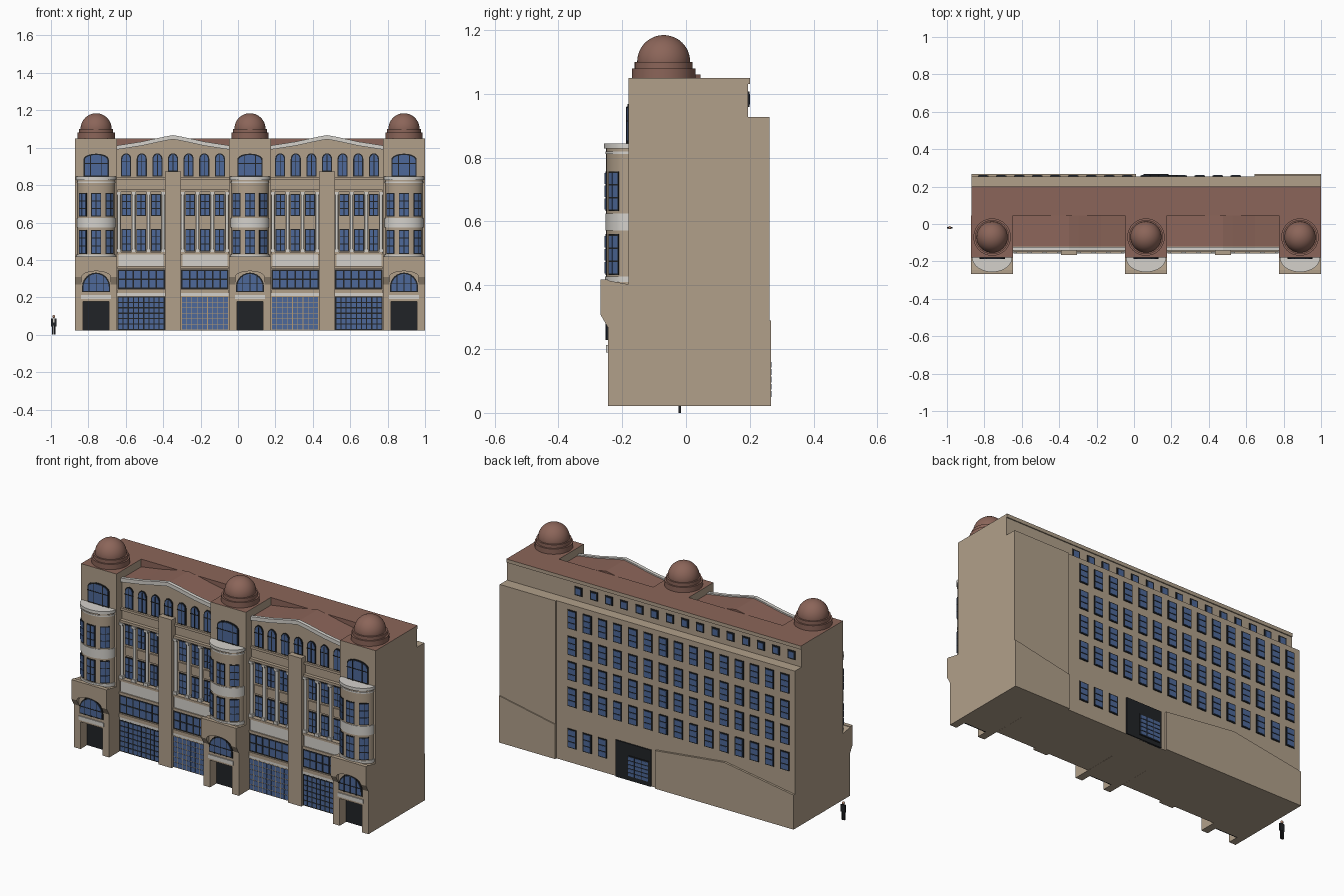
import bpy, bmesh, math
from mathutils import Matrix

if "Cube" in bpy.data.objects:
    bpy.data.objects.remove(bpy.data.objects["Cube"])

COLOURS = {
    "tan_stone": (0.44, 0.35, 0.255), "red_roof": (0.26, 0.13, 0.10),
    "pale_trim": (0.66, 0.64, 0.60), "blue_glass": (0.075, 0.14, 0.32),
    "dark_frame": (0.015, 0.017, 0.02), "ochre_frame": (0.46, 0.33, 0.19),
    "skin": (0.45, 0.25, 0.17),
}
MATS = {}
for n, c in COLOURS.items():
    MATS[n] = bpy.data.materials.new(n)
    MATS[n].diffuse_color = (*c, 1)

parts = {}          # (part name, material) -> bmesh


def part(name, mat):
    return parts.setdefault((name, mat), bmesh.new())


def prism(bm, pts, axis, lo, hi):
    """Extrude a 2D outline along an axis."""
    place = {"x": lambda p, d: (d, p[0], p[1]), "y": lambda p, d: (p[0], d, p[1]),
             "z": lambda p, d: (p[0], p[1], d)}[axis]
    a = [bm.verts.new(place(p, lo)) for p in pts]
    b = [bm.verts.new(place(p, hi)) for p in pts]
    bm.faces.new(a)
    bm.faces.new(b[::-1])
    for i in range(len(a)):
        j = (i + 1) % len(a)
        bm.faces.new((a[i], b[i], b[j], a[j]))


def box(bm, x0, x1, y0, y1, z0, z1):
    prism(bm, [(x0, z0), (x1, z0), (x1, z1), (x0, z1)], "y", y0, y1)


def cyl(bm, x, y, r, z0, z1, n=32):
    prism(bm, [(x + r * math.cos(2 * math.pi * i / n), y + r * math.sin(2 * math.pi * i / n))
               for i in range(n)], "z", z0, z1)


def window(name, x0, x1, z0, z1, y, nx, nz, s=-1, frame="dark_frame", gap=0.005):
    """Frame plate with a grid of glass panes; s is the facing direction in y."""
    box(part(name + "_frame", frame), x0, x1, y - s * 0.002, y + s * 0.004, z0, z1)
    w, h = (x1 - x0 - gap) / nx, (z1 - z0 - gap) / nz
    for i in range(nx):
        for k in range(nz):
            box(part(name + "_glass", "blue_glass"), x0 + gap + i * w, x0 + (i + 1) * w,
                y, y + s * 0.006, z0 + gap + k * h, z0 + (k + 1) * h)


def arch(cx, w, z0, z1, rise, n=12):
    pts = [(cx - w / 2, z0), (cx + w / 2, z0)]
    return pts + [(cx + w / 2 * math.cos(math.pi * i / n), z1 - rise + rise * math.sin(math.pi * i / n))
                  for i in range(n + 1)]


def arch_window(name, cx, w, z0, z1, rise, y, bars, rails, t=0.007):
    prism(part(name + "_frame", "dark_frame"), arch(cx, w, z0, z1, rise), "y", y - 0.004, y + 0.002)
    prism(part(name + "_glass", "blue_glass"), arch(cx, w - 2 * t, z0 + t, z1 - t, rise - t / 2),
          "y", y - 0.006, y)
    for b in bars:
        box(part(name + "_frame", "dark_frame"), cx + b - .002, cx + b + .002, y - .008, y, z0, z1 - .01)
    for r in rails:
        box(part(name + "_frame", "dark_frame"), cx - w / 2, cx + w / 2, y - .008, y, r - .002, r + .002)


def bow(cx, t0, t1, off, n=20):
    """Points on the elliptical bow of a bay window."""
    ts = [t0 + (t1 - t0) * i / n for i in range(n + 1)]
    return [(cx + (.1 + off) * math.sin(t), -.18 - (.07 + off) * math.cos(t)) for t in ts]


def bow_plate(bm, cx, t0, t1, z0, z1, off):
    prism(bm, bow(cx, t0, t1, off, 6) + bow(cx, t1, t0, -.003, 6), "z", z0, z1)


TOWERS = (-0.7585, 0.064, 0.8875)
BAYS = (-0.3475, 0.476)
BASE = 0.022
walls = part("walls", "tan_stone")

# main rear block, back extension and back slabs
box(walls, -.87, 1, .045, .195, BASE, 1.05)
box(walls, -.87, 1, .195, .201, 1.03, 1.05)
box(walls, -.87, 1, .195, .255, BASE, .927)
box(walls, .645, 1, .255, .261, BASE, .927)
back = part("back_plinth", "tan_stone")
prism(back, [(.645, BASE), (1, BASE), (1, .29), (.645, .22)], "y", .255, .267)
prism(back, [(-.87, BASE), (.011, BASE), (.011, .24), (-.43, .29), (-.87, .22)], "y", .25, .267)

# back windows and portal
for i in range(15):
    x = .544 - i * .0965
    window("back_attic", x - .024, x + .024, .958, 1.008, .195, 1, 1, 1, gap=.008)
    for z in (.843, .692, .548, .398) + ((.161,) if i < 3 else ()):
        window("back_window", x - .028, x + .028, z - .054, z + .054, .255, 1, 3, 1, gap=.006)
box(part("back_portal", "dark_frame"), .04, .265, .25, .262, BASE, .232)
window("back_door", .05, .185, .045, .165, .262, 3, 5, 1)

half = math.pi / 2
for cx in TOWERS:
    x0, x1 = cx - .1125, cx + .1125
    # tower shaft with domed turret
    box(walls, x0, x1, -.18, .045, BASE, 1.05)
    turret = part("dome_base", "red_roof")
    cyl(turret, cx, -.07, .1, 1.05, 1.08, 40)
    cyl(turret, cx, -.07, .091, 1.08, 1.1, 40)
    bmesh.ops.create_uvsphere(part("dome", "red_roof"), u_segments=40, v_segments=24, radius=.083,
                              matrix=Matrix.Translation((cx, -.07, 1.101)))
    # wide window at tower top
    arch_window("tower_window", cx, .135, .845, .968, .03, -.18, (-.03, .03), (.915,))
    # bowed bay window
    prism(part("bay_body", "tan_stone"), bow(cx, -half, half, 0), "z", .40, .83)
    trim = part("bay_trim", "pale_trim")
    prism(trim, bow(cx, -half, half, .007), "z", .828, .845)
    prism(trim, bow(cx, -half, half, .003), "z", .812, .82)
    prism(trim, bow(cx, -half, half, .004), "z", .41, .428)
    prism(trim, bow(cx, -half, half, .003), "z", .572, .625)
    for t0, t1 in ((-1.12, -.52), (-.26, .26), (.52, 1.12)):
        for z0, z1 in ((.432, .56), (.632, .757)):
            bow_plate(part("bay_window_frame", "dark_frame"), cx, t0, t1, z0, z1, .003)
            m, g = (t0 + t1) / 2, .04
            for a, b in ((t0 + g, m - g / 2), (m + g / 2, t1 - g)):
                for k in range(3):
                    h = (z1 - z0 - .005) / 3
                    bow_plate(part("bay_window_glass", "blue_glass"), cx, a, b,
                              z0 + .005 + k * h, z0 + (k + 1) * h, .005)
    # entrance porch with door recess and arched hood
    porch = part("porch", "tan_stone")
    for a, b in ((x0, cx - .07), (cx + .07, x1)):
        box(porch, a, b, -.245, -.18, BASE, .178)
    prism(porch, [(-.18, .178), (-.245, .178), (-.245, .415), (-.18, .403)], "x", x0, x1)
    for a, b in ((x0, cx - .078), (cx + .078, x1)):
        prism(porch, [(-.245, .268), (-.268, .308), (-.245, .308)], "x", a, b)
    opening = arch(cx, .156, .308, .34, .032)[2:]
    prism(porch, [(x0, .308), (x0, .418), (x1, .418), (x1, .308)] + opening, "y", -.268, -.245)
    box(part("door", "dark_frame"), cx - .07, cx + .07, -.186, -.178, BASE, .178)
    box(part("door_lintel", "pale_trim"), cx - .08, cx + .08, -.25, -.24, .19, .212)
    arch_window("porch_window", cx, .15, .228, .332, .075, -.245, (-.038, 0, .038), (.272,))

for n, cx in enumerate(BAYS):
    x0, x1 = cx - .2985, cx + .2985
    # gabled bay wall, roof and curved pale coping
    top = [(-.2985, 1.012), (-.17, 1.032), (-.05, 1.058), (0, 1.067),
           (.05, 1.058), (.17, 1.032), (.2985, 1.012)]

    def gable(d, bottom):
        return [(x0, bottom), (x1, bottom)] + [(cx + x, z + d) for x, z in top[::-1]]
    prism(part("bay_wall", "tan_stone"), gable(-.012, BASE), "y", -.13, -.1)
    prism(part("bay_roof", "red_roof"), gable(-.006, .9), "y", -.12, .045)
    band = [(cx + x, z) for x, z in top] + [(cx + x, z - .022) for x, z in top[::-1]]
    prism(part("gable_coping", "pale_trim"), band, "y", -.142, -.122)
    # lower storeys, central pier and attic sill
    box(part("bay_wall", "tan_stone"), x0, x1, -.148, .05, BASE, .44)
    box(part("pier", "tan_stone"), cx - .0425, cx + .0425, -.166, -.12, BASE, .872)
    box(part("attic_sill", "tan_stone"), x0, x1, -.142, -.12, .828, .842)
    for i in range(-3, 4):
        arch_window("attic_window", cx + i * .0835, .054, .872 if i == 0 else .845, .97, .03,
                    -.13, (0,), (.925,), .006)
    for s in (-1, 1):
        c = cx + s * .1705
        a, b = c - .127, c + .127
        # shopfront, mezzanine windows and ledges
        inner = (s > 0) == (n == 0)
        window("shopfront", a, b, BASE + .003, .205, -.148, 9, 6,
               frame="ochre_frame" if inner else "dark_frame", gap=.0035 if inner else .006)
        box(part("shop_ledge", "pale_trim"), a, b, -.155, -.14, .207, .222)
        box(part("floor_ledge", "tan_stone"), a, b, -.157, -.14, .222, .242)
        window("mezzanine", a, b, .245, .35, -.148, 6, 2, gap=.008)
        box(part("floor_ledge", "tan_stone"), a, b, -.157, -.14, .352, .366)
        box(part("balcony_panel", "pale_trim"), a + .006, b - .006, -.154, -.14, .368, .43)
        box(part("floor_ledge", "tan_stone"), a, b, -.157, -.12, .43, .442)
        box(part("floor_ledge", "tan_stone"), a, b, -.15, -.12, .762, .776)
        # tall windows with spandrels
        for i in (-1, 0, 1):
            x = c + i * .079
            window("tall_window", x - .026, x + .026, .444, .565, -.13, 2, 3)
            window("tall_window", x - .026, x + .026, .635, .752, -.13, 2, 3)
            box(part("spandrel", "tan_stone"), x - .026, x + .026, -.137, -.12, .575, .625)
        # pale columns
        for i in (-1.5, -.5, .5, 1.5):
            x = c + i * .079
            cyl(part("column", "pale_trim"), x, -.142, .0085, .442, .762, 14)
            for z0, z1 in ((.442, .458), (.748, .762)):
                box(part("column_blocks", "pale_trim"), x - .012, x + .012, -.155, -.128, z0, z1)

# standing figure for scale
fig = part("figure_clothes", "dark_frame")
for s in (-1, 1):
    x = -.985 + s * .0055
    box(fig, x - .004, x + .004, -.024, -.016, 0, .052)
    box(fig, -.985 + s * .0125 - .0025, -.985 + s * .0125 + .0025, -.024, -.016, .045, .086)
box(fig, -.995, -.975, -.024, -.016, .048, .088)
box(part("figure_shirt", "pale_trim"), -.988, -.982, -.026, -.02, .065, .088)
bmesh.ops.create_uvsphere(part("figure_head", "skin"), u_segments=12, v_segments=8, radius=.008,
                          matrix=Matrix.Translation((-.985, -.02, .097)))

# turn every part into an object
SMOOTH = {"dome", "dome_base", "bay_body", "bay_trim", "column", "figure_head",
          "bay_window_frame", "bay_window_glass"}
for (name, mat), bm in parts.items():
    bmesh.ops.recalc_face_normals(bm, faces=bm.faces)
    full = name if (name + "_" + mat) not in bpy.data.objects else name + "_" + mat
    me = bpy.data.meshes.new(full)
    me.materials.append(MATS[mat])
    if name == "walls":     # roof colour on the tops and the set-back roof wall
        me.materials.append(MATS["red_roof"])
        for f in bm.faces:
            c = f.calc_center_median()
            if (f.normal.z > .5 and c.z > 1.04) or (f.normal.y < -.5 and abs(c.y - .045) < .001):
                f.material_index = 1
    bm.to_mesh(me)
    bm.free()
    ob = bpy.data.objects.new(full, me)
    bpy.context.collection.objects.link(ob)
    if name in SMOOTH:
        bpy.ops.object.select_all(action="DESELECT")
        ob.select_set(True)
        bpy.context.view_layer.objects.active = ob
        bpy.ops.object.shade_smooth_by_angle(angle=math.radians(35))

for m in bpy.data.materials:
    if m.users and not m.is_grease_pencil:
        m.use_nodes = True
        m.node_tree.nodes["Principled BSDF"].inputs["Base Color"].default_value = m.diffuse_color
